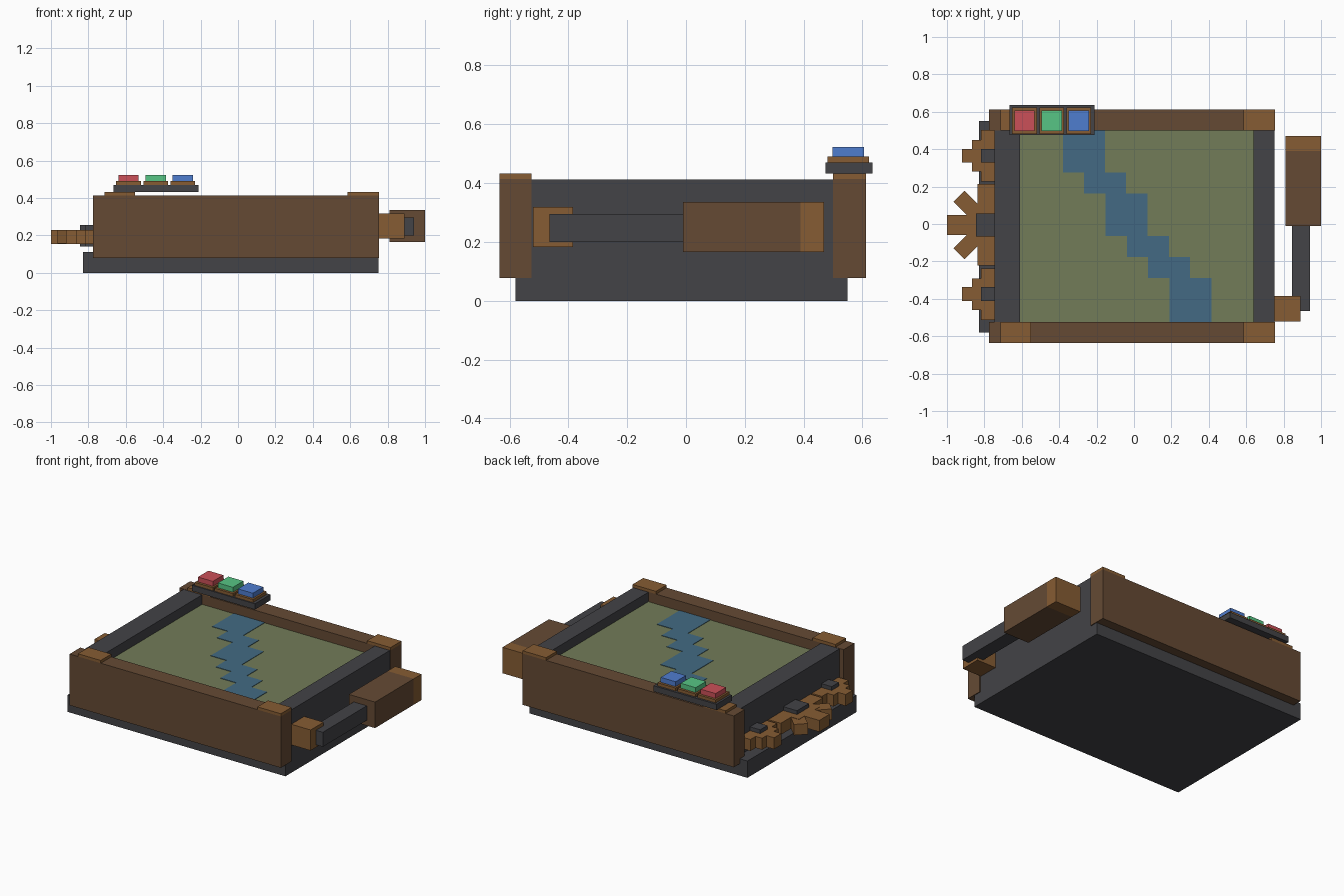
import bpy
import bmesh
from math import radians
from mathutils import Matrix, Vector

cube = bpy.data.objects.get("Cube")
if cube:
    bpy.data.objects.remove(cube, do_unlink=True)


def material(name, hex_code):
    """Flat material from an sRGB hex code, stored as linear values."""
    srgb = [int(hex_code[i:i + 2], 16) / 255 for i in (0, 2, 4)]
    lin = [c / 12.92 if c <= 0.04045 else ((c + 0.055) / 1.055) ** 2.4 for c in srgb]
    mat = bpy.data.materials.new(name)
    mat.use_nodes = True
    mat.diffuse_color = (*lin, 1)
    mat.node_tree.nodes["Principled BSDF"].inputs["Base Color"].default_value = (*lin, 1)
    return mat


IRON = material("dark iron", "434347")
WOOD = material("dark wood", "654A34")
OAK = material("light wood", "865C33")
GRASS = material("map green", "727C58")
WATER = material("river blue", "436A83")
RED = material("button red", "CB5058")
GREEN = material("button green", "57C585")
BLUE = material("button blue", "4F7DCF")


def boxes(name, mat, spans, turns=(0,)):
    """One object made of boxes, each given as x, y and z ranges; turned about z at its own centre."""
    bm = bmesh.new()
    for span, turn in zip(spans, list(turns) * len(spans)):
        low, high = Vector([s[0] for s in span]), Vector([s[1] for s in span])
        place = (Matrix.Translation((low + high) / 2) @ Matrix.Rotation(radians(turn), 4, "Z")
                 @ Matrix.Diagonal((*(high - low), 1)))
        bmesh.ops.create_cube(bm, size=1, matrix=place)
    mesh = bpy.data.meshes.new(name)
    bm.to_mesh(mesh)
    bm.free()
    mesh.materials.append(mat)
    obj = bpy.data.objects.new(name, mesh)
    bpy.context.collection.objects.link(obj)
    return obj


def around(x, y, half_x, half_y, z):
    return ((x - half_x, x + half_x), (y - half_y, y + half_y), z)


# Tray: base, side walls and the map floor
boxes("base", IRON, [((-0.83, 0.75), (-0.58, 0.55), (0, 0.11))])
boxes("left_wall", IRON, [((0.64, 0.75), (-0.525, 0.50), (0.11, 0.412))])
boxes("right_wall", IRON, [((-0.745, -0.61), (-0.525, 0.50), (0.11, 0.412))])
boxes("map_floor", GRASS, [((-0.61, 0.64), (-0.525, 0.50), (0.11, 0.35))])

# Stepped river as thin plates on the floor
river_steps = [0.50, 0.275, 0.162, -0.065, -0.177, -0.29, -0.525]
river = []
for i, (top, bottom) in enumerate(zip(river_steps, river_steps[1:])):
    x = -0.38 + 0.114 * i
    river.append(((x, x + 0.224), (bottom, top), (0.35, 0.353)))
boxes("river", WATER, river)

# Wooden rails with raised corner caps
for side, y in (("front", (-0.635, -0.525)), ("back", (0.50, 0.612))):
    boxes(side + "_rail", WOOD, [((-0.775, 0.755), y, (0.078, 0.414))])
    boxes(side + "_corner_caps", OAK,
          [(x, y, (0.414, 0.432)) for x in ((-0.715, -0.55), (0.585, 0.755))])

# Button panel on the back rail
boxes("button_panel", IRON, [((-0.665, -0.21), (0.475, 0.635), (0.432, 0.47))])
for name, x, mat in (("red", -0.585, RED), ("green", -0.44, GREEN), ("blue", -0.295, BLUE)):
    boxes(name + "_button_base", OAK, [around(x, 0.552, 0.066, 0.07, (0.47, 0.49))])
    boxes(name + "_button", mat, [around(x, 0.552, 0.054, 0.054, (0.49, 0.522))])


def gear(name, y, reach, tooth, diagonal_tooth, hub, axle):
    """Blocky gear: crossed bars for teeth, a square hub and an iron axle end."""
    x, z = -0.782, (0.155, 0.23)
    spans = [around(x, y, reach, tooth, z), around(x, y, tooth, reach, z),
             around(x, y, hub, hub, z)]
    turns = [0, 0, 0]
    if diagonal_tooth:
        spans += [around(x, y, reach, diagonal_tooth, (0.157, 0.228))] * 2
        turns += [45, -45]
    boxes(name, OAK, spans, turns)
    boxes(name + "_axle", IRON, [around(x, y, axle, axle, (0.14, 0.255))])


# Gear train along the right side
gear("middle_gear", -0.005, 0.218, 0.054, 0.042, 0.11, 0.062)
gear("back_gear", 0.365, 0.138, 0.037, 0, 0.084, 0.037)
gear("front_gear", -0.375, 0.138, 0.037, 0, 0.084, 0.037)

# Crank on the left side
boxes("crank_mount", OAK, [((0.75, 0.89), (-0.52, -0.385), (0.183, 0.318))])
boxes("crank_arm", IRON, [((0.845, 0.94), (-0.465, 0.0), (0.20, 0.295))])
boxes("crank_grip", WOOD, [((0.81, 1.0), (-0.01, 0.39), (0.165, 0.335))])
boxes("crank_grip_end", OAK, [((0.81, 1.0), (0.39, 0.47), (0.165, 0.335))])
